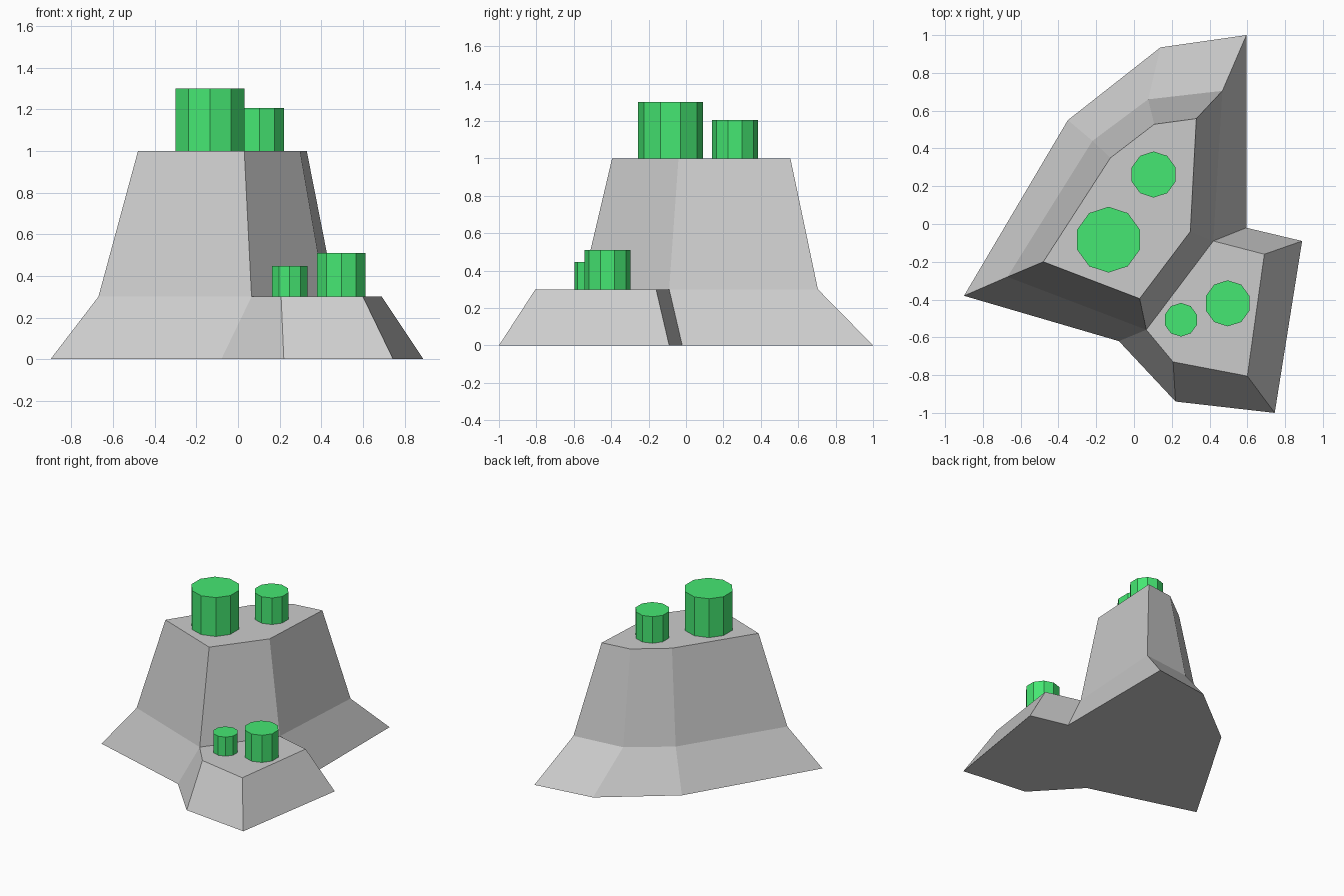
import bpy
import bmesh

if "Cube" in bpy.data.objects:
    bpy.data.objects.remove(bpy.data.objects["Cube"])

# Outlines of the rock, counter-clockwise from the left corner
foot = [(-.9, -.38), (-.08, -.62), (.22, -.94), (.745, -1), (.89, -.09),
        (.595, -.02), (.595, 1), (.14, .935), (-.35, .55)]
ledge = [(-.67, -.28), (.065, -.56), (.207, -.73), (.6, -.805), (.69, -.16),
         (.42, -.09), (.468, .705), (.075, .66), (-.22, .44)]
summit = [(-.48, -.2), (.03, -.395), (.298, -.04), (.33, .558),
          (.107, .528), (-.125, .35)]


def ring(bm, outline, z):
    return [bm.verts.new((x, y, z)) for x, y in outline]


def bridge(bm, low, high):
    n = len(low)
    for i in range(n):
        j = (i + 1) % n
        bm.faces.new((low[i], low[j], high[j], high[i]))


def make_object(name, bm, material=None):
    bmesh.ops.recalc_face_normals(bm, faces=bm.faces)
    mesh = bpy.data.meshes.new(name)
    bm.to_mesh(mesh)
    bm.free()
    obj = bpy.data.objects.new(name, mesh)
    bpy.context.collection.objects.link(obj)
    if material:
        mesh.materials.append(material)
    return obj


# Two-tier rock: flared skirt, front ledge, tall upper block
bm = bmesh.new()
low, mid, top = ring(bm, foot, 0), ring(bm, ledge, .3), ring(bm, summit, 1)
bm.faces.new(low[::-1])
bridge(bm, low, mid)
bm.faces.new(mid[1:6])
bridge(bm, mid[:2] + mid[5:], top)
bm.faces.new(top)
make_object("rock", bm)

# Green ten-sided bushes standing on the summit and the ledge
green = bpy.data.materials.new("leaf_green")
green.diffuse_color = (.06, .8, .17, 1)
green.use_nodes = True
green.node_tree.nodes["Principled BSDF"].inputs["Base Color"].default_value = green.diffuse_color


def bush(name, x, y, z, radius, height):
    bm = bmesh.new()
    bmesh.ops.create_cone(bm, cap_ends=True, segments=10, radius1=radius,
                          radius2=radius, depth=height)
    obj = make_object(name, bm, green)
    obj.location = (x, y, z + height / 2)


bush("summit_bush_large", -.135, -.083, 1, .174, .3)
bush("summit_bush_small", .104, .262, 1, .122, .205)
bush("ledge_bush_large", .496, -.42, .3, .122, .21)
bush("ledge_bush_small", .248, -.507, .3, .089, .147)
